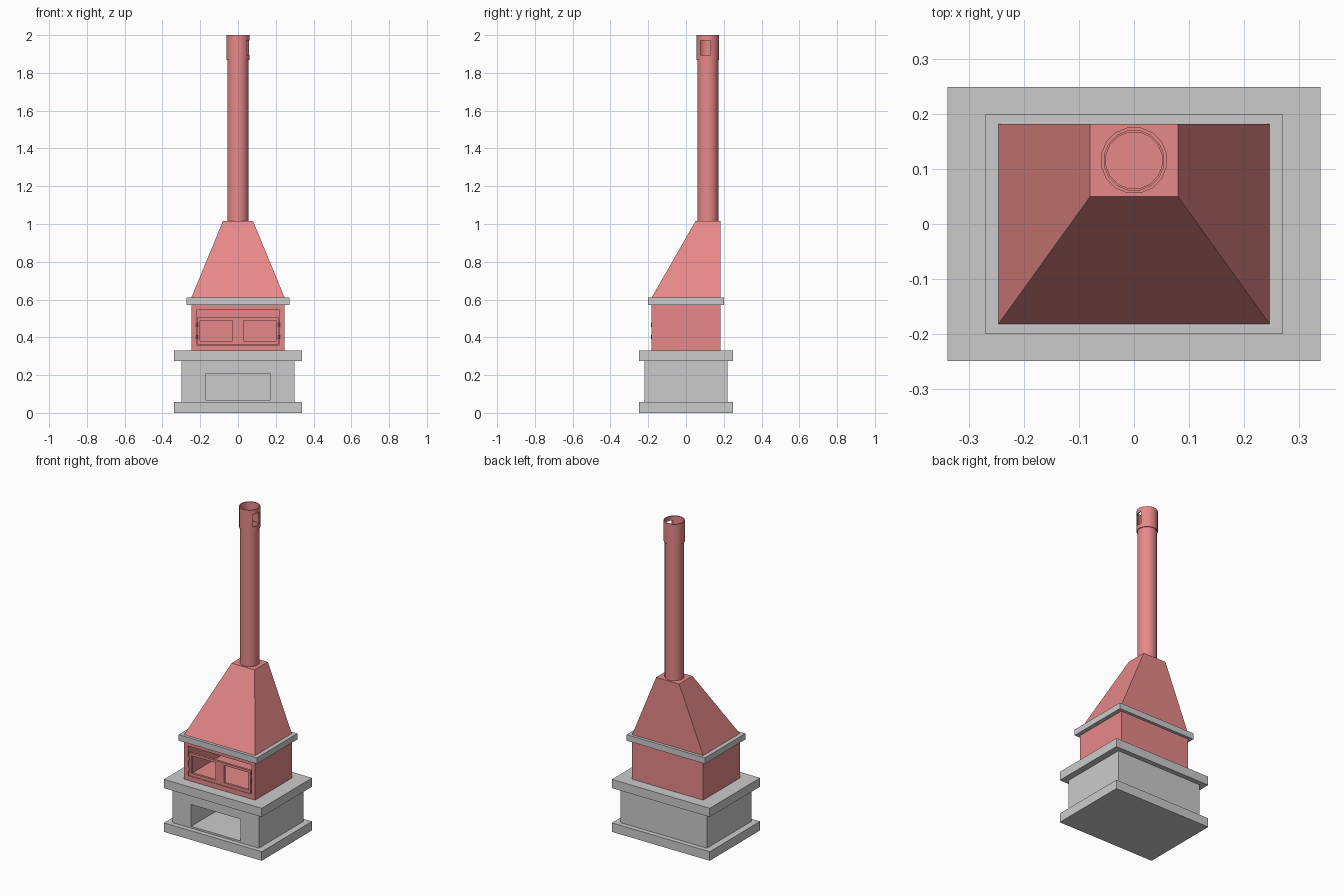
import bpy, bmesh, math
from mathutils import Matrix

if "Cube" in bpy.data.objects:
    bpy.data.objects.remove(bpy.data.objects["Cube"])

red = bpy.data.materials.new("red_brick")
red.diffuse_color = (0.8, 0.25, 0.25, 1)
red.use_nodes = True
red.node_tree.nodes["Principled BSDF"].inputs["Base Color"].default_value = red.diffuse_color


def finish(name, bm, mat=None):
    bmesh.ops.recalc_face_normals(bm, faces=bm.faces)
    me = bpy.data.meshes.new(name)
    bm.to_mesh(me)
    bm.free()
    ob = bpy.data.objects.new(name, me)
    bpy.context.collection.objects.link(ob)
    if mat:
        me.materials.append(mat)
    return ob


def box(name, x, y, z, mat=None):
    """Box from (min, max) ranges."""
    bm = bmesh.new()
    bmesh.ops.create_cube(bm, size=1)
    for v in bm.verts:
        v.co = [r[0] + (c + 0.5) * (r[1] - r[0]) for c, r in zip(v.co, (x, y, z))]
    return finish(name, bm, mat)


def cut(ob, x, y, z):
    """Cut a box-shaped opening out of an object."""
    cutter = box("cutter", x, y, z, red if ob.data.materials else None)
    cutter.hide_render = True
    mod = ob.modifiers.new("opening", 'BOOLEAN')
    mod.operation, mod.solver, mod.object = 'DIFFERENCE', 'EXACT', cutter
    bpy.context.view_layer.objects.active = ob
    bpy.ops.object.modifier_apply(modifier=mod.name)
    bpy.data.objects.remove(cutter)


def tube(name, r_out, r_in, z0, z1, cy, sides=16):
    """Hollow pipe: a rectangular section swept around its axis."""
    bm = bmesh.new()
    rings = []
    for r, z in ((r_out, z0), (r_out, z1), (r_in, z1), (r_in, z0)):
        rings.append([bm.verts.new((r * math.cos(a), cy + r * math.sin(a), z))
                      for a in ((i + 0.5) * math.tau / sides for i in range(sides))])
    for k in range(4):
        a, b = rings[k], rings[(k + 1) % 4]
        for i in range(sides):
            j = (i + 1) % sides
            bm.faces.new((a[i], a[j], b[j], b[i]))
    return finish(name, bm, red)


def smooth(ob):
    bpy.ops.object.select_all(action='DESELECT')
    ob.select_set(True)
    bpy.context.view_layer.objects.active = ob
    bpy.ops.object.shade_smooth_by_angle(angle=math.radians(30))


# Stone base with wood-storage niche
box("plinth", (-0.34, 0.34), (-0.25, 0.25), (0, 0.057))
base = box("base_body", (-0.30, 0.30), (-0.22, 0.22), (0.057, 0.275))
cut(base, (-0.172, 0.172), (-0.3, 0.19), (0.068, 0.205))
box("hearth_slab", (-0.34, 0.34), (-0.25, 0.25), (0.275, 0.33))

# Firebox with front opening
firebox = box("firebox", (-0.247, 0.247), (-0.182, 0.182), (0.33, 0.572), red)
cut(firebox, (-0.22, 0.22), (-0.3, 0.16), (0.36, 0.545))

# Door panel with two windows, and its hinges
doors = box("fire_doors", (-0.214, 0.214), (-0.18, -0.166), (0.361, 0.505), red)
for s in (-1, 1):
    cut(doors, sorted((s * 0.03, s * 0.2)), (-0.3, 0), (0.38, 0.49))
    for z in (0.402, 0.467):
        bm = bmesh.new()
        bmesh.ops.create_cone(bm, cap_ends=True, segments=8, radius1=0.005,
                              radius2=0.005, depth=0.022,
                              matrix=Matrix.Translation((s * 0.217, -0.18, z)))
        finish("hinge", bm, red)

# Stone trim around the hood's foot
box("mantel_trim", (-0.272, 0.272), (-0.2, 0.2), (0.572, 0.61))

# Hood: tapers to a small top that stays against the back plane
hood = box("hood", (-0.247, 0.247), (-0.182, 0.182), (0.61, 1.015), red)
for v in hood.data.vertices:
    if v.co.z > 0.9:
        v.co.x = math.copysign(0.08, v.co.x)
        v.co.y = 0.05 if v.co.y < 0 else 0.182

# Flue pipe and its collar with a side vent
flue = tube("flue_pipe", 0.056, 0.052, 1.015, 1.88, 0.116)
collar = tube("flue_collar", 0.061, 0.055, 1.868, 2.0, 0.116)
cut(collar, (0.02, 0.1), (0.077, 0.13), (1.895, 1.972))
smooth(flue)
smooth(collar)
